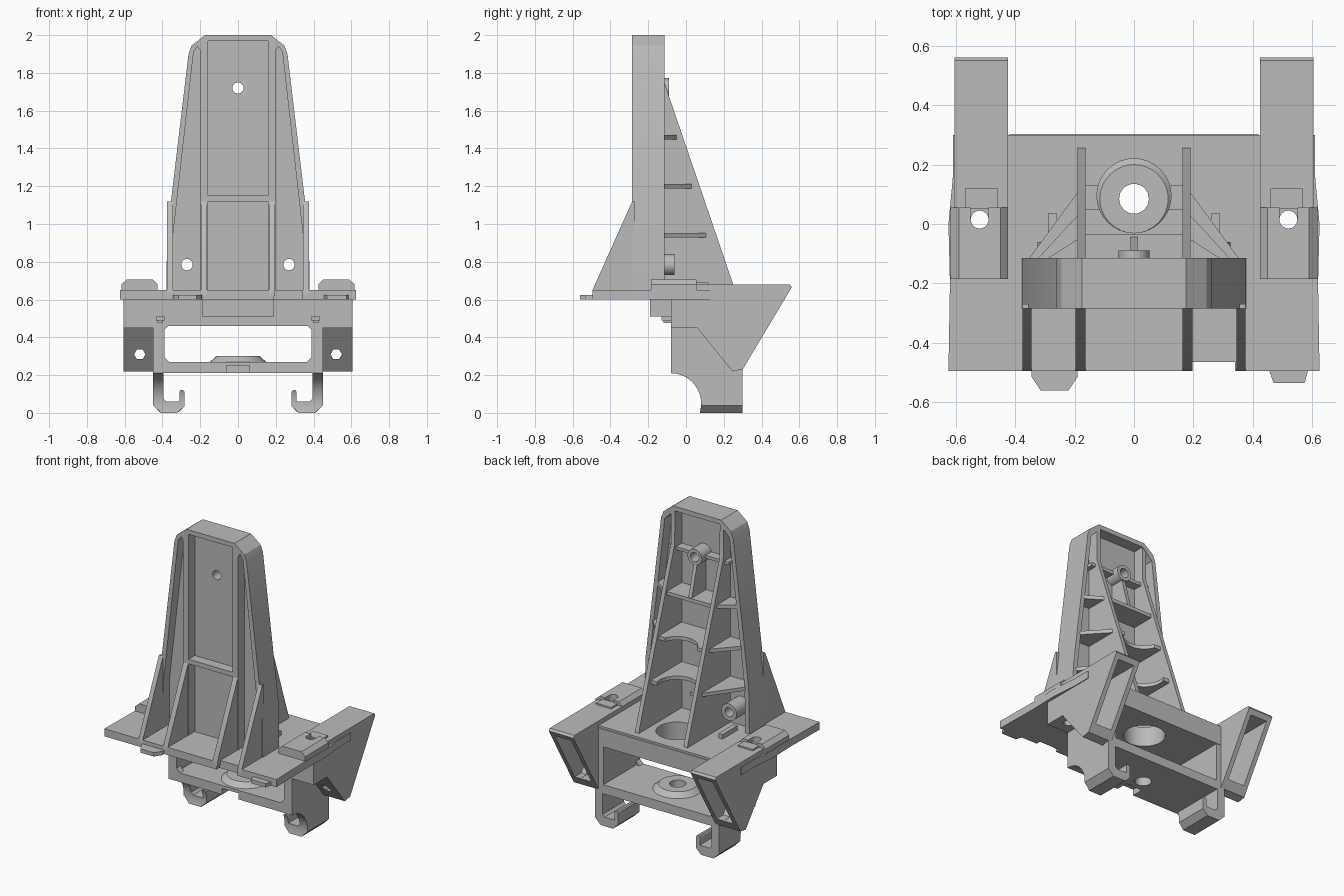
import bpy, bmesh, math
from mathutils import Vector

if "Cube" in bpy.data.objects:
    bpy.data.objects.remove(bpy.data.objects["Cube"], do_unlink=True)

GREY = (0.5, 0.5, 0.5, 1)
mat = bpy.data.materials.new("plain grey plastic")
mat.use_nodes = True
mat.diffuse_color = GREY
mat.node_tree.nodes["Principled BSDF"].inputs["Base Color"].default_value = GREY


def prism(name, axis, a, b, pts):
    """Extrude a closed profile along an axis from a to b."""
    place = {"x": lambda u, v, w: (w, u, v),
             "y": lambda u, v, w: (u, w, v),
             "z": lambda u, v, w: (u, v, w)}[axis]
    bm = bmesh.new()
    face = bm.faces.new([bm.verts.new(place(u, v, a)) for u, v in pts])
    grown = bmesh.ops.extrude_face_region(bm, geom=[face])["geom"]
    shift = Vector(place(0, 0, b - a))
    bmesh.ops.translate(bm, vec=shift, verts=[e for e in grown if isinstance(e, bmesh.types.BMVert)])
    bmesh.ops.recalc_face_normals(bm, faces=bm.faces)
    mesh = bpy.data.meshes.new(name)
    bm.to_mesh(mesh)
    bm.free()
    mesh.materials.append(mat)
    ob = bpy.data.objects.new(name, mesh)
    bpy.context.collection.objects.link(ob)
    return ob


def box(name, x, y, z):
    return prism(name, "z", *z, [(x[0], y[0]), (x[1], y[0]), (x[1], y[1]), (x[0], y[1])])


def rod(name, axis, a, b, centre, r, n=32):
    turn = [2 * math.pi * i / n for i in range(n)]
    return prism(name, axis, a, b, [(centre[0] + r * math.cos(t), centre[1] + r * math.sin(t)) for t in turn])


def apply(ob, mod):
    bpy.context.view_layer.objects.active = ob
    bpy.ops.object.modifier_apply(modifier=mod.name)
    return ob


def mirror(ob):
    mod = ob.modifiers.new("mirror", "MIRROR")
    mod.use_mirror_merge = False
    return apply(ob, mod)


def cut(ob, *cutters):
    for c in cutters:
        c.hide_render = True
        mod = ob.modifiers.new("cut", "BOOLEAN")
        mod.operation, mod.solver, mod.object = "DIFFERENCE", "EXACT", c
        apply(ob, mod)
        bpy.data.objects.remove(c, do_unlink=True)
    return ob


def both(pts):
    """Complete a right-half outline with its mirror image."""
    return pts + [(-u, v) for u, v in reversed(pts)]


def half_width(z):
    return 0.375 if z < 0.95 else 0.375 - (z - 0.95) * 0.115 / 0.97


# Upright: rimmed plate, pocketed on both faces
WEB_F, WEB_B = -0.22, -0.19
upright = prism("upright", "y", -0.285, -0.115, both(
    [(0.38, 0.62), (0.375, 0.95), (0.262, 1.9), (0.245, 1.945), (0.175, 2.0)]))
channel = [(0.2, 0.65), (0.345, 0.65), (0.343, 0.95), (0.235, 1.91), (0.215, 1.94), (0.2, 1.92)]
cut(upright,
    box("upper_pocket", (-0.16, 0.16), (-0.4, WEB_F), (1.15, 1.97)),
    box("lower_pocket", (-0.16, 0.16), (-0.4, WEB_F), (0.65, 1.12)),
    mirror(prism("side_channel", "y", -0.4, WEB_F, channel)),
    prism("back_pocket", "y", WEB_B, 0, both(
        [(0.35, 0.65), (0.345, 0.95), (0.235, 1.9), (0.165, 1.97)])),
    rod("top_hole", "y", -0.4, 0, (0, 1.72), 0.03),
    mirror(rod("low_hole", "y", -0.4, 0, (0.27, 0.785), 0.03)))

# Front gussets carrying the rim and inner walls down to the deck
gusset = [(-0.27, 1.12), (-0.285, 1.12), (-0.495, 0.65), (-0.495, 0.62), (-0.27, 0.62)]
mirror(prism("outer_front_gusset", "x", 0.345, 0.375, gusset))
mirror(prism("inner_front_gusset", "x", 0.163, 0.197, gusset))

# Back ribs and shelves
mirror(prism("back_rib", "x", 0.163, 0.19, [
    (-0.2, 1.97), (-0.118, 1.97), (-0.115, 1.75), (0.25, 0.68), (0.26, 0.63), (-0.2, 0.63)]))
for z, reach in ((1.46, -0.035), (1.2, 0.05), (0.94, 0.13)):
    shelf = box("centre_shelf", (-0.17, 0.17), (-0.2, reach), (z - 0.012, z + 0.012))
    cut(shelf, rod("access", "z", 0, 2, (0, 0.095), 0.125))
    edge = half_width(z) - 0.02
    mirror(prism("side_shelf", "z", z - 0.012, z + 0.012, [
        (0.18, -0.2), (edge, -0.2), (edge, -0.118), (0.18, reach - 0.01)]))

# Screw bosses with their stiffeners
cut(rod("top_boss", "y", -0.2, -0.09, (0, 1.72), 0.052),
    rod("bore", "y", -1, 1, (0, 1.72), 0.03))
for side in (-1, 1):
    cut(rod("low_boss", "y", -0.2, -0.06, (side * 0.27, 0.785), 0.055),
        rod("bore", "y", -1, 1, (side * 0.27, 0.785), 0.03))
prism("boss_stem", "x", -0.012, 0.012, [(-0.2, 1.68), (-0.1, 1.68), (-0.04, 1.46), (-0.2, 1.46)])
mirror(box("boss_arm", (0.045, 0.22), (-0.2, -0.13), (1.71, 1.73)))
mirror(box("boss_foot", (0.26, 0.29), (-0.12, 0.035), (0.64, 0.68)))

# Deck with round access opening and bolt holes
deck = prism("deck", "z", 0.6, 0.65, both([
    (0.19, -0.495), (0.625, -0.495), (0.62, -0.2), (0.625, 0.0), (0.61, 0.16), (0.61, 0.3)]))
cut(deck, rod("opening", "z", 0, 2, (0, 0.095), 0.125),
    box("front_notch", (0.19, 0.34), (-0.6, -0.465), (0.5, 0.7)),
    mirror(rod("bolt_hole", "z", 0, 2, (0.52, 0.015), 0.03)))
prism("right_front_tab", "z", 0.6, 0.625, [
    (-0.345, -0.48), (-0.345, -0.515), (-0.315, -0.56), (-0.22, -0.56), (-0.19, -0.515), (-0.19, -0.48)])
prism("left_front_tab", "z", 0.6, 0.625, [
    (0.45, -0.48), (0.47, -0.535), (0.575, -0.535), (0.59, -0.48)])

# Raised pads on the deck
pad = prism("bolt_pad", "y", -0.185, 0.055, [
    (0.425, 0.64), (0.425, 0.68), (0.45, 0.705), (0.59, 0.705), (0.618, 0.68), (0.618, 0.64)])
cut(pad, rod("bolt_hole", "z", 0, 2, (0.52, 0.015), 0.03),
    box("slot", (0.49, 0.55), (0.015, 0.2), (0.675, 1)))
mirror(pad)
mirror(box("pad_tail", (0.46, 0.57), (0.05, 0.12), (0.64, 0.69)))

# Lower frame: box with a wide window front to back
frame = box("lower_frame", (-0.45, 0.45), (-0.08, 0.3), (0.21, 0.605))
window = prism("window", "y", -1, 1, both([
    (0.365, 0.27), (0.39, 0.295), (0.39, 0.44), (0.37, 0.46)]))
cut(frame, window,
    box("inner_room", (-0.39, 0.39), (-0.04, 1), (0.27, 0.52)),
    rod("opening", "z", 0.4, 1, (0, 0.095), 0.125),
    rod("floor_hole", "z", 0, 0.4, (0, 0.085), 0.05),
    box("floor_notch", (-0.06, 0.06), (-1, 0.0), (0.1, 0.25)))
block = box("front_block", (-0.19, 0.19), (-0.19, -0.07), (0.51, 0.61))
mirror(box("front_clip", (0.39, 0.435), (-0.13, -0.07), (0.49, 0.51)))
mirror(box("clip_stem", (0.4, 0.425), (-0.12, -0.07), (0.475, 0.495)))
prism("back_lip", "x", -0.42, 0.42, [(0.27, 0.64), (0.28, 0.65), (0.303, 0.635), (0.303, 0.52), (0.27, 0.52)])

# Conical seat around the floor hole
seat = rod("floor_seat", "z", 0.26, 0.3, (0, 0.085), 0.16)
for v in seat.data.vertices:
    if v.co.z > 0.28:
        v.co.x *= 0.72
        v.co.y = 0.085 + (v.co.y - 0.085) * 0.72
cut(seat, rod("floor_hole", "z", 0, 1, (0, 0.085), 0.05))

# Hooks under the frame
hook = prism("hook", "y", -0.08, 0.3, [
    (0.45, 0.22), (0.45, 0.04), (0.41, 0.003), (0.32, 0.003), (0.283, 0.035), (0.283, 0.11),
    (0.29, 0.12), (0.305, 0.12), (0.31, 0.11), (0.31, 0.06), (0.38, 0.06), (0.395, 0.075), (0.395, 0.22)])
cut(hook, rod("scoop", "x", 0, 1, (-0.08, 0.05), 0.16, 48))
mirror(hook)
for v in hook.data.vertices:
    v.co.z = 0 if v.co.z < 0.004 else v.co.z

# Rear brackets with a hollow sloping face
bracket = prism("rear_bracket", "x", 0.425, 0.605, [
    (-0.08, 0.62), (-0.08, 0.45), (0.06, 0.45), (0.245, 0.22), (0.3, 0.23),
    (0.56, 0.665), (0.55, 0.68), (0.0, 0.68), (-0.02, 0.65)])
cut(bracket,
    prism("hollow", "x", 0.455, 0.575, [
        (0.7, 0.635), (0.2, 0.635), (0.15, 0.45), (0.265, 0.285), (0.45, 0.285)]),
    rod("screw_hole", "y", -1, 1, (0.52, 0.31), 0.03, 6),
    rod("bolt_hole", "z", 0, 2, (0.52, 0.015), 0.03))
mirror(bracket)

# Smooth the round parts, keep edges crisp
bpy.ops.object.select_all(action="DESELECT")
for ob in bpy.context.scene.objects:
    if ob.type == "MESH" and mat.name in ob.data.materials:
        ob.select_set(True)
        bpy.context.view_layer.objects.active = ob
bpy.ops.object.shade_smooth_by_angle(angle=math.radians(25))
